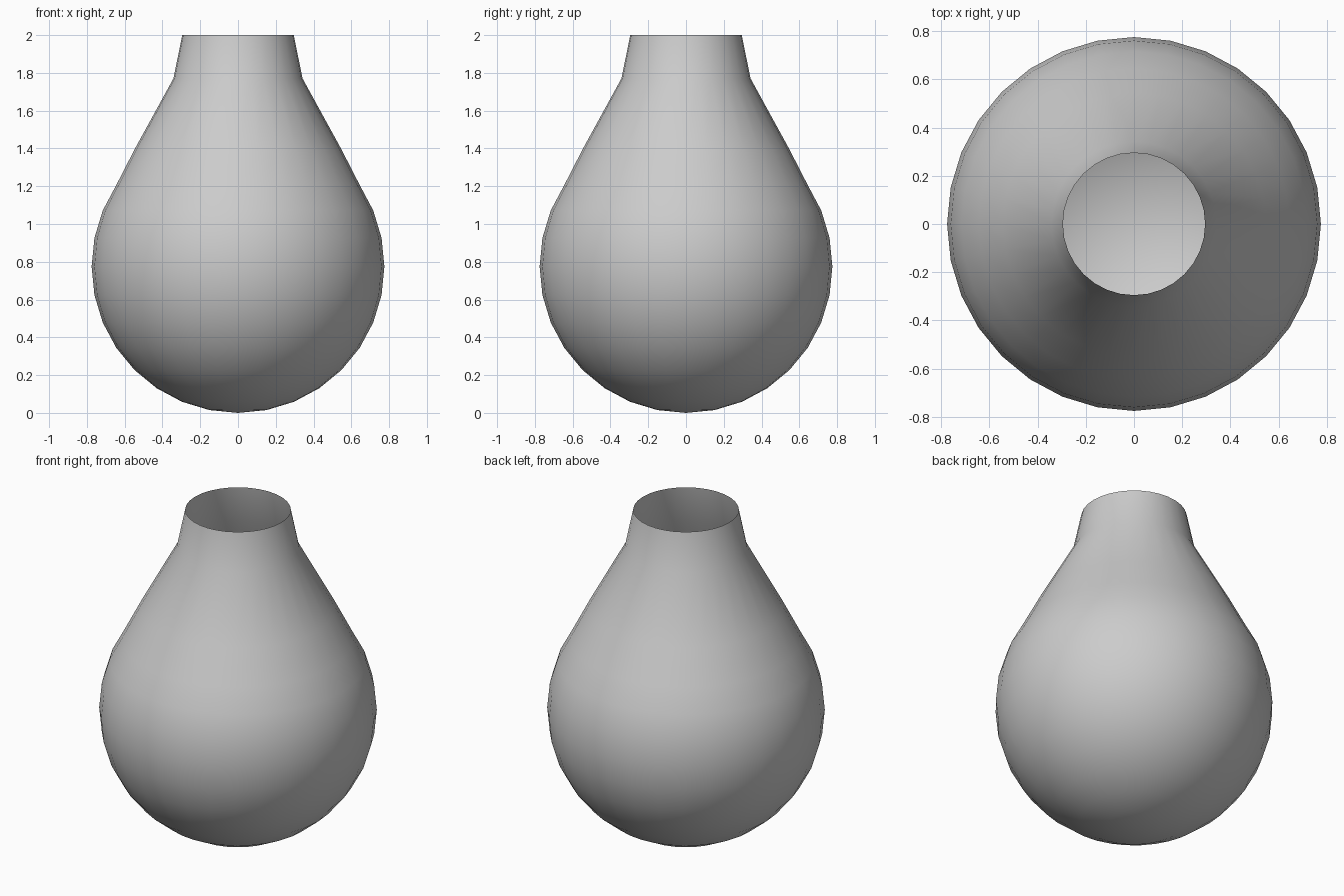
import bpy, bmesh, math

if "Cube" in bpy.data.objects:
    bpy.data.objects.remove(bpy.data.objects["Cube"])

SEGS, STEP = 32, math.pi / 16
R = 0.775

# Half profile: round belly, straight shoulder, short open neck
profile = [(R * math.sin(k * STEP), R - R * math.cos(k * STEP)) for k in range(1, 11)]
profile += [(0.644, 1.207), (0.545, 1.40), (0.342, 1.77), (0.295, 2.0)]

# Spin the profile into an open, single-walled vase
bm = bmesh.new()
pole = bm.verts.new((0, 0, 0))
rings = []
for r, z in profile:
    rings.append([bm.verts.new((r * math.cos(2 * math.pi * i / SEGS),
                                r * math.sin(2 * math.pi * i / SEGS), z))
                  for i in range(SEGS)])
for i in range(SEGS):
    j = (i + 1) % SEGS
    bm.faces.new((pole, rings[0][j], rings[0][i]))
    for a, b in zip(rings, rings[1:]):
        bm.faces.new((a[i], a[j], b[j], b[i]))
for f in bm.faces:
    f.smooth = True

mesh = bpy.data.meshes.new("vase_body")
bm.to_mesh(mesh)
bm.free()
vase = bpy.data.objects.new("vase_body", mesh)
bpy.context.collection.objects.link(vase)
